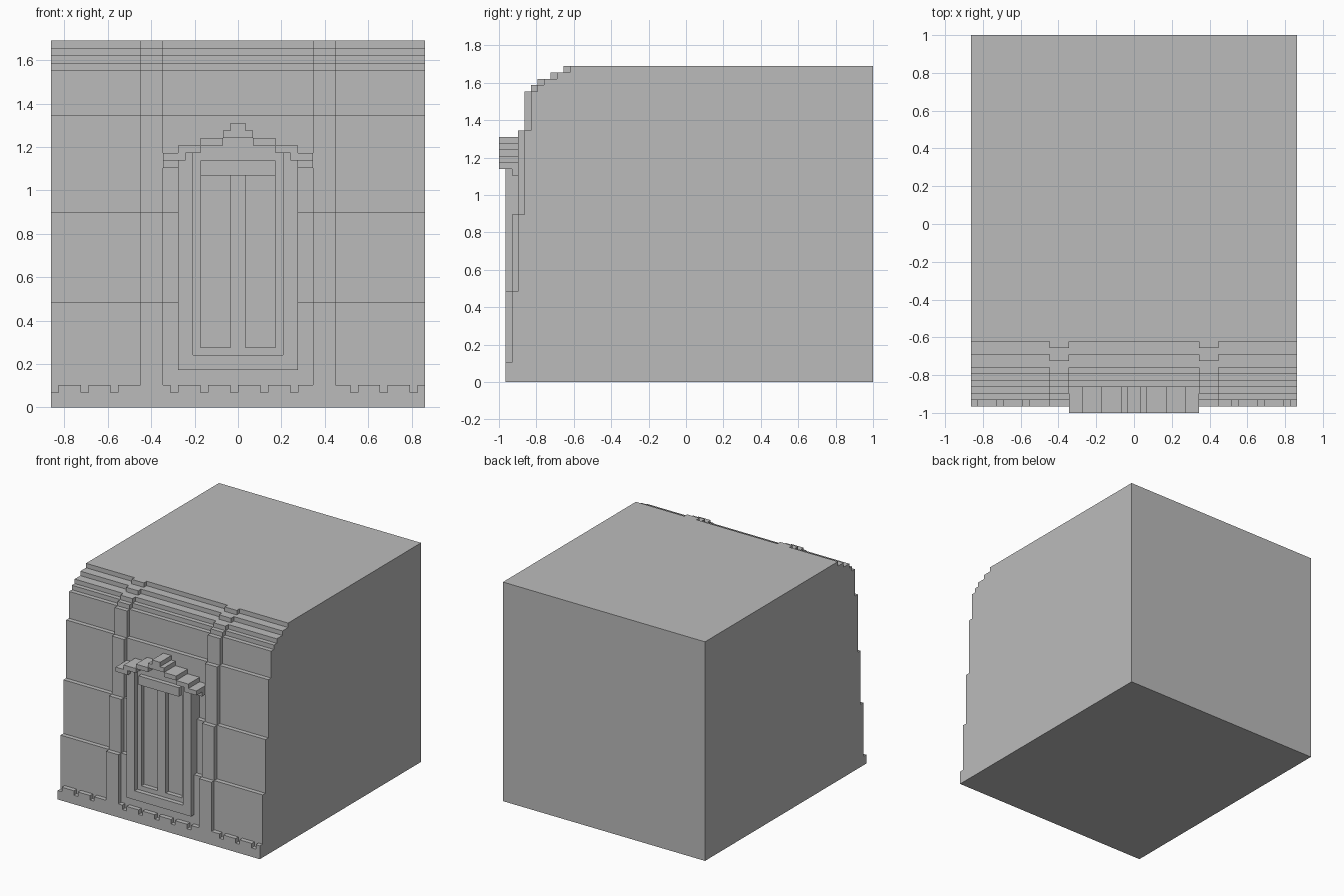
import bpy
import bmesh

old = bpy.data.objects.get("Cube")
if old:
    bpy.data.objects.remove(old, do_unlink=True)

U = 0.0345          # grid step shared by all stonework
TOP = 49 * U
HALF = 25 * U
WALL_Y = -27 * U    # lowest course of the wall

stone = bpy.data.materials.new("grey_stone")
stone.use_nodes = True
stone.diffuse_color = (0.5, 0.5, 0.5, 1)
stone.node_tree.nodes["Principled BSDF"].inputs["Base Color"].default_value = (0.5, 0.5, 0.5, 1)


def finish(name, bm):
    bmesh.ops.recalc_face_normals(bm, faces=bm.faces)
    mesh = bpy.data.meshes.new(name)
    bm.to_mesh(mesh)
    bm.free()
    mesh.materials.append(stone)
    obj = bpy.data.objects.new(name, mesh)
    bpy.context.collection.objects.link(obj)
    return obj


def prism(bm, points, direction):
    """Extrude a closed outline along a direction."""
    face = bm.faces.new([bm.verts.new(p) for p in points])
    new = bmesh.ops.extrude_face_region(bm, geom=[face])["geom"]
    verts = [g for g in new if isinstance(g, bmesh.types.BMVert)]
    bmesh.ops.translate(bm, verts=verts, vec=direction)


def boxes(name, items, front, back):
    """Boxes given as (x0, x1, z0, z1) in grid steps, sharing front and back."""
    bm = bmesh.new()
    for x0, x1, z0, z1 in items:
        outline = [(x * U, front, z * U) for x, z in ((x0, z0), (x1, z0), (x1, z1), (x0, z1))]
        prism(bm, outline, (0, back - front, 0))
    return finish(name, bm)


def mirrored(items):
    return items + [(-x1, -x0, z0, z1) for x0, x1, z0, z1 in items]


# Stepped section: (setback, height) of each course
COURSES = [(0, 14), (1, 26), (2, 39), (3, 45), (4, 46), (5, 47), (7, 48), (9, 49)]


def stepped_wall(name, x0, x1, forward, back):
    pts = [(x0, back, 0)]
    z = 0
    for setback, height in COURSES:
        y = WALL_Y + (setback - forward) * U
        pts += [(x0, y, z), (x0, y, height * U)]
        z = height * U
    pts.append((x0, back, TOP))
    bm = bmesh.new()
    prism(bm, pts, (x1 - x0, 0, 0))
    return finish(name, bm)


# Main block and the two pilasters, one step proud
wall = stepped_wall("main_block", -HALF, HALF, 0, 1.0)
for side, a in (("right", -13), ("left", 10)):
    stepped_wall(side + "_pilaster", a * U, (a + 3) * U, 1, -0.5)

# Door opening cut into the wall
cutter = boxes("door_cutter", [(-6, 6, 7, 34)], -1.2, -0.8)
cutter.hide_render = True
mod = wall.modifiers.new("door_opening", "BOOLEAN")
mod.operation = "DIFFERENCE"
mod.object = cutter
mod.solver = "EXACT"
bpy.context.view_layer.objects.active = wall
bpy.ops.object.modifier_apply(modifier=mod.name)
bpy.data.objects.remove(cutter, do_unlink=True)

# Plinth with a notch every four steps
plinth = [(-25, 25, 0, 2)]
plinth += [(x, x + 3, 2, 3) for x in range(-24, 24, 4)]
plinth.append((24, 25, 2, 3))
boxes("plinth", plinth, -28 * U, -26.5 * U)

# Door surround
boxes("door_frame", mirrored([(6, 8, 5, 34)]) + [(-6, 6, 5, 7)], -28 * U, -0.79)

# Door leaf: sunken panels, stiles, rails and lintel
boxes("door_panels", [(-6, 6, 7, 34)], -26 * U, -0.79)
boxes("door_stiles", mirrored([(5, 6, 7, 34)])
      + [(-5, 5, 7, 8), (-1, 1, 8, 31), (-5, 5, 31, 35), (-2, 2, 35, 36)], -27 * U, -0.79)
boxes("door_lintel", [(-5, 5, 31, 33)], -28 * U, -26 * U)

# Stepped canopy and its end brackets
canopy = mirrored([(8, 10, 33, 34), (7, 8, 33, 35), (5, 7, 34, 35), (2, 5, 35, 36)])
canopy += [(-2, 2, 36, 37), (-1, 1, 37, 38)]
boxes("door_canopy", canopy, -1.0, -0.85)
boxes("canopy_brackets", mirrored([(8, 10, 32, 33)]), -27 * U, -0.85)
